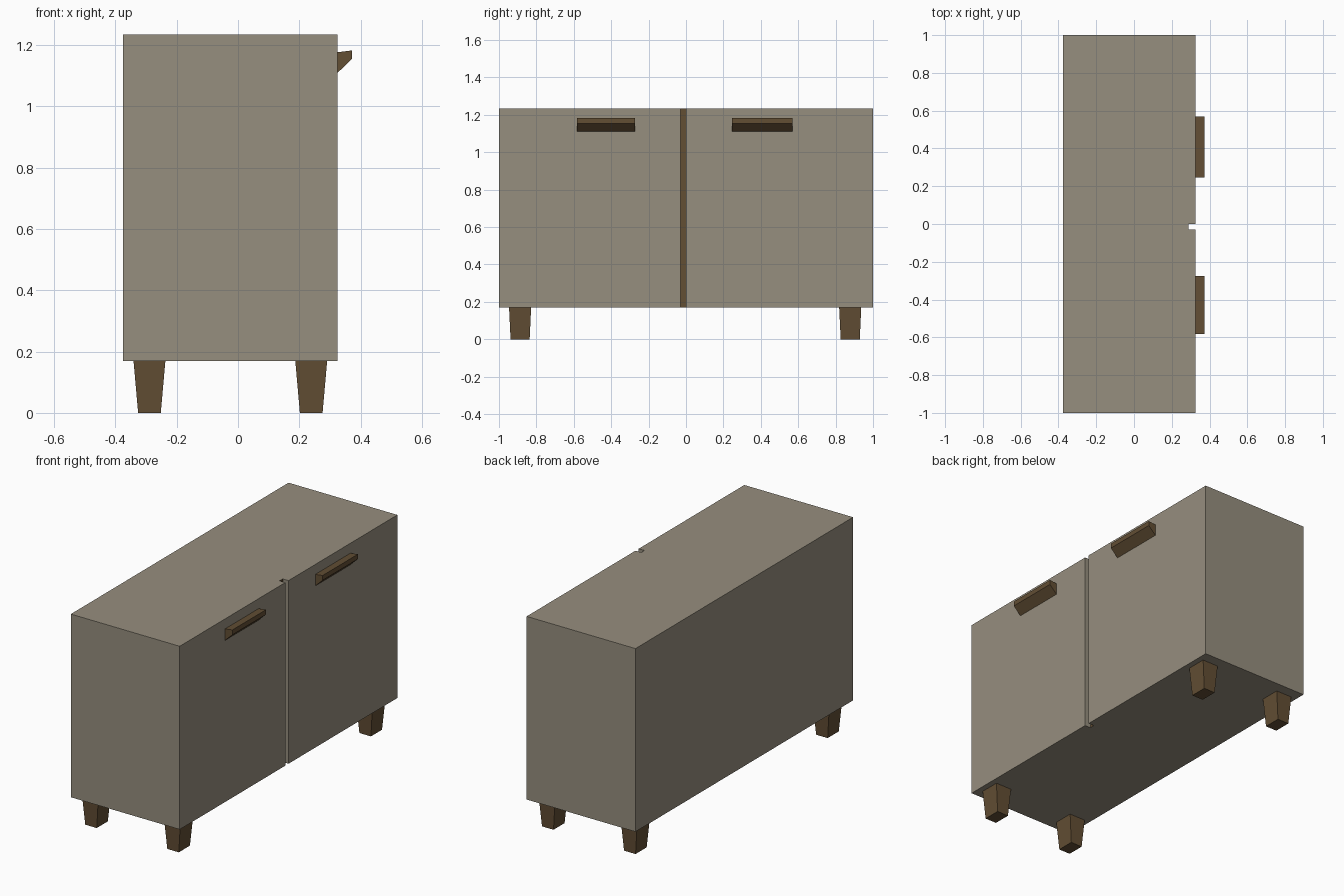
import bpy, bmesh

if "Cube" in bpy.data.objects:
    bpy.data.objects.remove(bpy.data.objects["Cube"])


def material(name, rgb):
    lin = [((c / 255 + 0.055) / 1.055) ** 2.4 for c in rgb]
    m = bpy.data.materials.new(name)
    m.diffuse_color = (*lin, 1)
    m.use_nodes = True
    m.node_tree.nodes["Principled BSDF"].inputs["Base Color"].default_value = m.diffuse_color
    return m


TAUPE = material("taupe_paint", (150, 142, 126))
WOOD = material("dark_wood", (98, 78, 52))


def loft(name, a, b, mats):
    """Closed solid between two matching loops of points."""
    bm = bmesh.new()
    va, vb = [bm.verts.new(p) for p in a], [bm.verts.new(p) for p in b]
    n = len(a)
    bm.faces.new(va)
    bm.faces.new(vb)
    for i in range(n):
        j = (i + 1) % n
        bm.faces.new((va[i], va[j], vb[j], vb[i]))
    bmesh.ops.recalc_face_normals(bm, faces=bm.faces)
    me = bpy.data.meshes.new(name)
    bm.to_mesh(me)
    bm.free()
    for m in mats:
        me.materials.append(m)
    ob = bpy.data.objects.new(name, me)
    bpy.context.collection.objects.link(ob)
    return ob


def rect(x0, x1, y0, y1, z):
    return [(x0, y0, z), (x1, y0, z), (x1, y1, z), (x0, y1, z)]


# Cabinet body with the groove between the two doors
X0, X1, XG, Z0, Z1 = -0.375, 0.325, 0.288, 0.17, 1.235
plan = [(X0, -1), (X1, -1), (X1, -0.03), (XG, -0.03),
        (XG, 0), (X1, 0), (X1, 1), (X0, 1)]
body = loft("cabinet_body", [(x, y, Z0) for x, y in plan],
            [(x, y, Z1) for x, y in plan], [TAUPE, WOOD])
# The bottom of the groove is wood
for f in body.data.polygons:
    if f.normal.x > 0.9 and f.center.x < X1 - 0.01:
        f.material_index = 1

# Wedge-shaped door handles
wedge = [(X1, 1.11), (X1, 1.177), (0.372, 1.183), (0.372, 1.155)]
for side, y0, y1 in (("left", -0.583, -0.274), ("right", 0.246, 0.57)):
    loft("handle_" + side, [(x, y0, z) for x, z in wedge],
         [(x, y1, z) for x, z in wedge], [WOOD])

# Tapered legs
for xn, x in (("back", -0.289), ("front", 0.239)):
    for yn, y in (("left", -0.887), ("right", 0.878)):
        loft(f"leg_{xn}_{yn}",
             rect(x - 0.037, x + 0.037, y - 0.051, y + 0.051, 0),
             rect(x - 0.052, x + 0.052, y - 0.059, y + 0.059, Z0), [WOOD])
